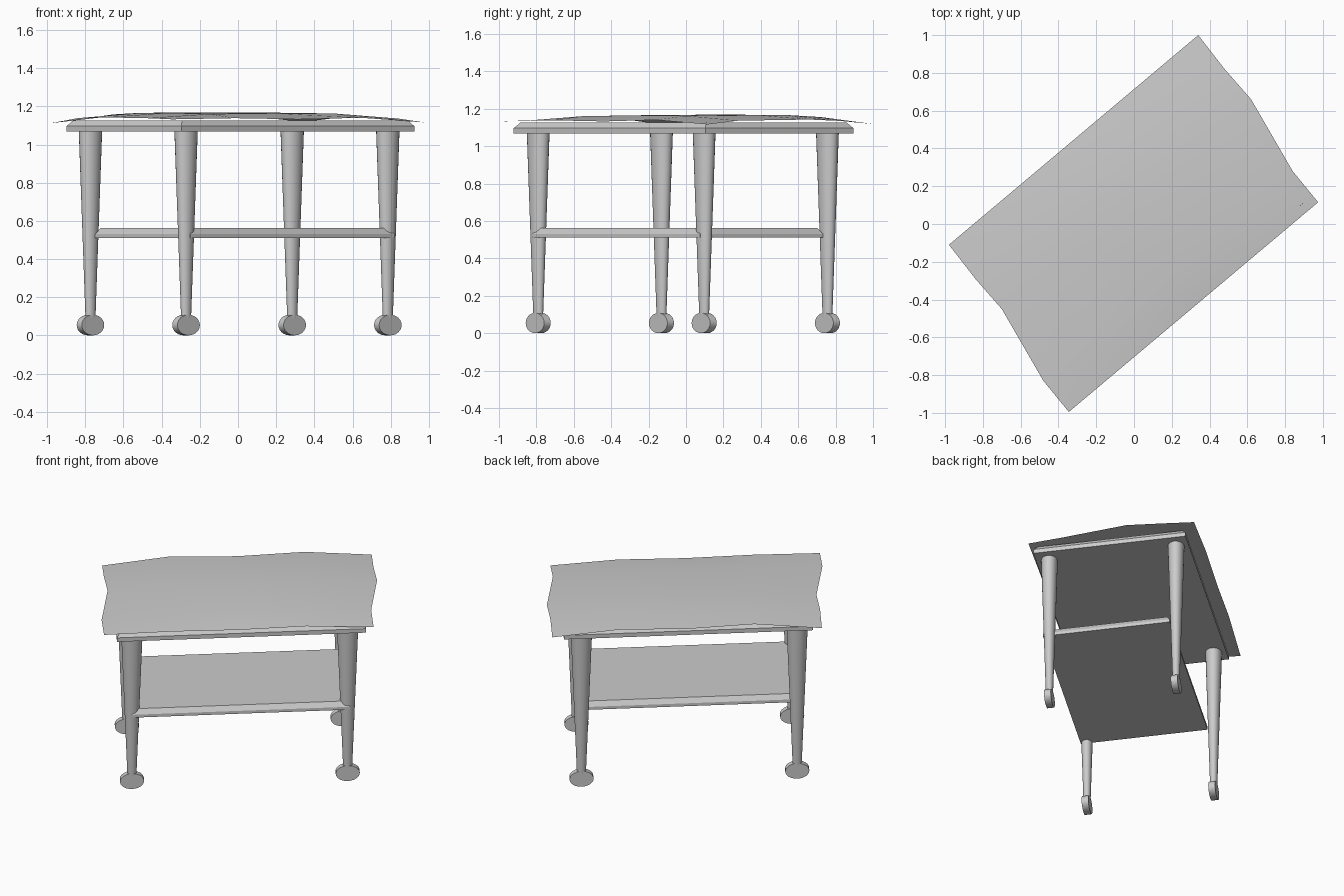
import bpy, bmesh, math
from mathutils import Vector

if "Cube" in bpy.data.objects:
    bpy.data.objects.remove(bpy.data.objects["Cube"])

# Plan axes of the table, turned about 40 degrees (slightly skewed)
LONG = Vector((0.766, 0.643, 0))
SHORT = Vector((0.605, -0.796, 0))
Z = Vector((0, 0, 1))


def make_object(name, bm, smooth=False):
    bmesh.ops.recalc_face_normals(bm, faces=bm.faces)
    mesh = bpy.data.meshes.new(name)
    bm.to_mesh(mesh)
    bm.free()
    ob = bpy.data.objects.new(name, mesh)
    bpy.context.collection.objects.link(ob)
    if smooth:
        bpy.ops.object.select_all(action='DESELECT')
        bpy.context.view_layer.objects.active = ob
        ob.select_set(True)
        bpy.ops.object.shade_smooth_by_angle(angle=math.radians(35))
    return ob


def loft(name, rings, smooth=False):
    """Skin equal-sized point rings and cap both ends."""
    bm = bmesh.new()
    loops = [[bm.verts.new(p) for p in ring] for ring in rings]
    n = len(loops[0])
    for a, b in zip(loops, loops[1:]):
        for i in range(n):
            j = (i + 1) % n
            bm.faces.new((a[i], a[j], b[j], b[i]))
    bm.faces.new(loops[0])
    bm.faces.new(loops[-1])
    return make_object(name, bm, smooth)


def slab(name, cx, cy, half_long, half_short, z0, z1, z2, inset):
    """Board with a chamfered top edge."""
    def ring(z, d):
        return [Vector((cx, cy, z)) + LONG * (half_long - d) * a + SHORT * (half_short - d) * b
                for a, b in ((-1, -1), (1, -1), (1, 1), (-1, 1))]
    return loft(name, [ring(z0, 0), ring(z1, 0), ring(z2, inset)])


def ellipse(centre, u, v, n=24):
    return [centre + u * math.cos(2 * math.pi * i / n) + v * math.sin(2 * math.pi * i / n)
            for i in range(n)]


# Boards
slab("table_top", 0.013, -0.013, 0.797, 0.497, 1.068, 1.096, 1.126, 0.025)
slab("lower_shelf", 0.035, -0.045, 0.697, 0.414, 0.51, 0.53, 0.562, 0.022)

# Tapered legs and oval wheels
for a, side in ((-1, "left"), (1, "right")):
    for b, end in ((-1, "back"), (1, "front")):
        c = Vector((0.006, -0.017, 0)) + LONG * 0.69 * a + SHORT * 0.414 * b
        loft(f"{end}_{side}_leg",
             [ellipse(c + Z * z, LONG * rl, SHORT * rs)
              for z, rl, rs in ((0.09, 0.029, 0.023), (1.07, 0.068, 0.053))], True)
        loft(f"{end}_{side}_wheel",
             [ellipse(c + Z * 0.054 + SHORT * d, LONG * 0.077, Z * 0.054)
              for d in (-0.022, 0.022)], True)

# Draped cloth: five wavy rows swept along the long direction
starts = [(-0.98, -0.11), (-0.84, -0.29), (-0.70, -0.45), (-0.48, -0.83), (-0.345, -0.995)]
heights = [(1.112, 1.158, 1.142, 1.155, 1.118),
           (1.138, 1.166, 1.168, 1.166, 1.135),
           (1.142, 1.166, 1.168, 1.166, 1.142),
           (1.138, 1.160, 1.164, 1.162, 1.136),
           (1.132, 1.138, 1.132, 1.140, 1.116)]
bm = bmesh.new()
grid = [[bm.verts.new((x + 1.32 * i / 4, y + 1.11 * i / 4, z)) for i, z in enumerate(row)]
        for (x, y), row in zip(starts, heights)]
for r in range(4):
    for i in range(4):
        bm.faces.new((grid[r][i], grid[r + 1][i], grid[r + 1][i + 1], grid[r][i + 1]))
make_object("table_cloth", bm, True)
